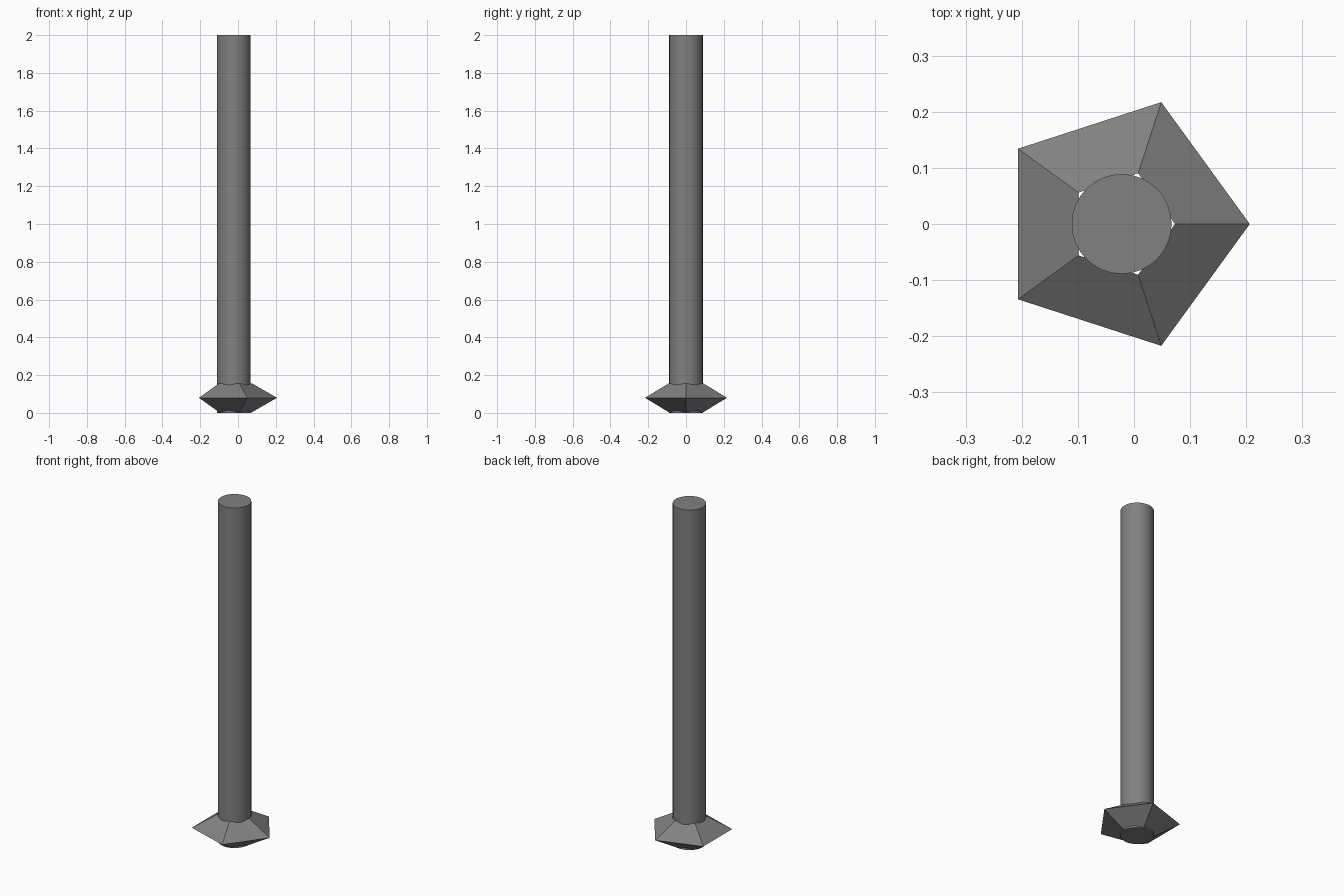
import bpy

if "Cube" in bpy.data.objects:
    bpy.data.objects.remove(bpy.data.objects["Cube"])

CX = -0.022  # shared axis of rod and collar

grey = bpy.data.materials.new("grey metal")
grey.diffuse_color = (0.22, 0.22, 0.22, 1)
grey.use_nodes = True
grey.node_tree.nodes["Principled BSDF"].inputs["Base Color"].default_value = grey.diffuse_color


def finish(name):
    ob = bpy.context.object
    ob.name = name
    ob.data.materials.clear()
    ob.data.materials.append(grey)
    return ob


# Long round rod
bpy.ops.mesh.primitive_cylinder_add(vertices=32, radius=0.089, depth=2.0,
                                    location=(CX, 0, 1.0))
finish("rod")
bpy.ops.object.shade_smooth_by_angle()

# Five-sided collar with a triangular section, flat faced
bpy.ops.mesh.primitive_torus_add(major_segments=5, minor_segments=3,
                                 major_radius=0.1395, minor_radius=0.0888,
                                 location=(CX, 0, 0.08))
finish("collar")
bpy.ops.object.shade_flat()
